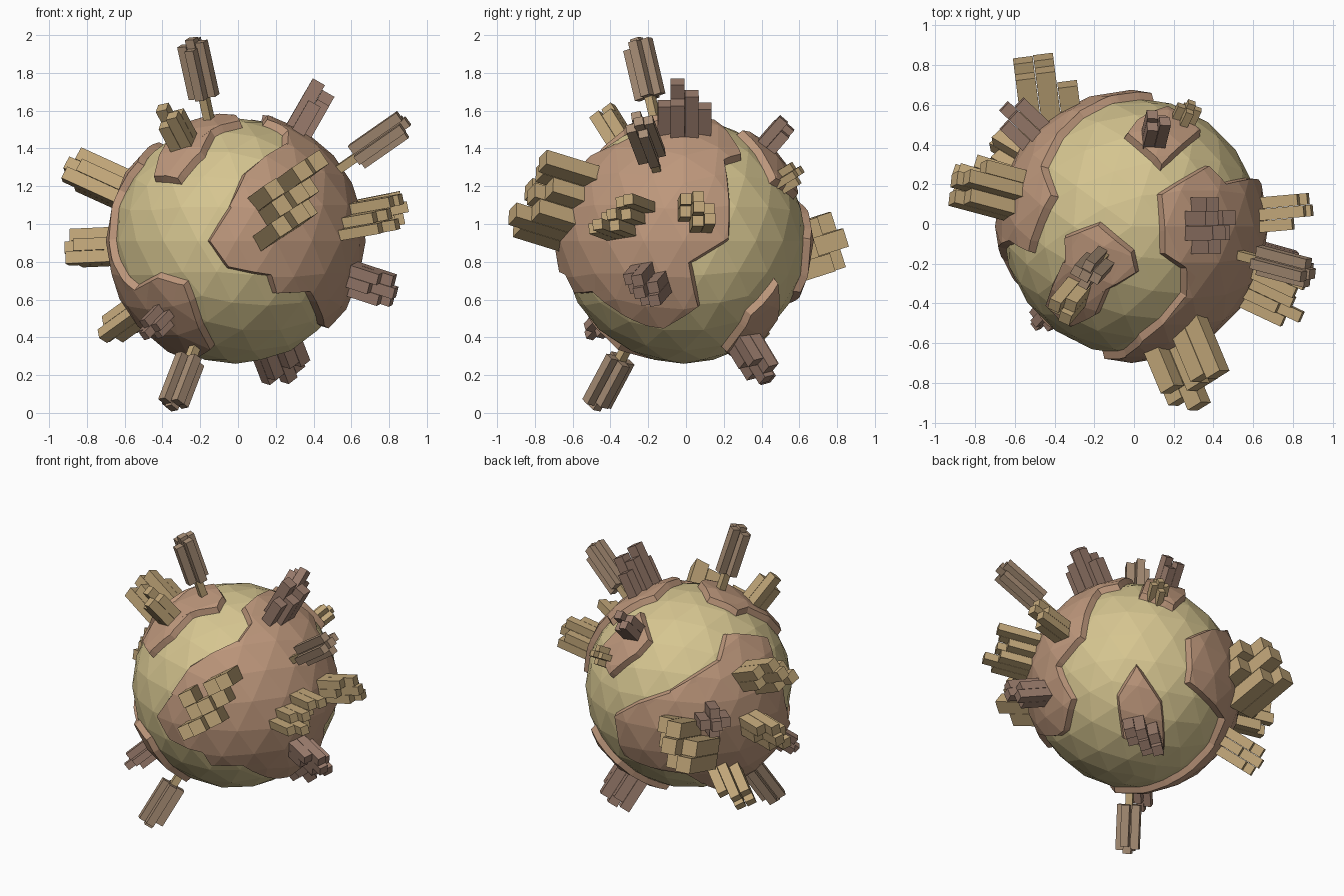
import bpy, bmesh, math
from mathutils import Vector, Matrix

if "Cube" in bpy.data.objects:
    bpy.data.objects.remove(bpy.data.objects["Cube"])

C = Vector((-0.012, -0.012, 0.91))   # planet centre
SEA, LAND = 0.65, 0.688


def mat(name, rgb):
    m = bpy.data.materials.new(name)
    m.diffuse_color = (*rgb, 1)
    m.use_nodes = True
    m.node_tree.nodes["Principled BSDF"].inputs["Base Color"].default_value = m.diffuse_color
    return m


M_SEA = mat("sea_sand", (0.67, 0.56, 0.28))
M_LAND = mat("land_brown", (0.51, 0.31, 0.20))
TAN = mat("tan", (0.53, 0.38, 0.19))
PINK = mat("pink_brown", (0.32, 0.20, 0.15))
GREY = mat("grey_brown", (0.39, 0.27, 0.18))


def make(name, bm, m):
    bmesh.ops.recalc_face_normals(bm, faces=bm.faces)
    me = bpy.data.meshes.new(name)
    bm.to_mesh(me)
    bm.free()
    me.materials.append(m)
    ob = bpy.data.objects.new(name, me)
    ob.location = C
    bpy.context.collection.objects.link(ob)


# Sketch views: azimuth and elevation of the eye, sheet centre and scale
VIEWS = {"F": (0, 0, 236.5, 242, 189.5), "R": (90, 0, 684, 242, 189.5),
         "T": (0, 90, 1131.5, 226.5, 198.5),
         "B": (217, 22, 688, 684, 151), "C": (143, -25, 1134, 686, 151)}


def on_sphere(v, px, py):
    """Direction of the point on the planet drawn at px, py of a sheet."""
    az, el, cx, cy, s = VIEWS[v]
    a, e = math.radians(az), math.radians(el)
    right = Vector((math.cos(a), math.sin(a), 0))
    eye = Vector((math.sin(a) * math.cos(e), -math.cos(a) * math.cos(e), math.sin(e)))
    x, y = (px - cx) / s / LAND, (cy - py) / s / LAND
    d = math.sqrt(max(0, 1 - x * x - y * y))
    return (right * x + eye.cross(right) * y + eye * d).normalized()


def inside(p, poly, mid):
    if p.dot(mid) < 0:
        return False
    t = [(q - p * q.dot(p)) for q in poly]
    w = sum(math.atan2(a.cross(b).dot(p), a.dot(b)) for a, b in zip(t, t[1:] + t[:1]))
    return abs(w) > math.pi


def continent(name, pts):
    poly = [on_sphere(*p) for p in pts]
    mid = sum(poly, Vector()).normalized()
    bm = bmesh.new()
    bmesh.ops.create_icosphere(bm, subdivisions=3, radius=LAND)
    for a, b in zip(poly, poly[1:] + poly[:1]):
        m, reach = (a + b).normalized(), math.cos(a.angle(b) / 2 + 0.3)
        fs = [f for f in bm.faces if f.calc_center_median().normalized().dot(m) > reach]
        geom = list({g for f in fs for g in [f, *f.verts, *f.edges]})
        bmesh.ops.bisect_plane(bm, geom=geom, dist=1e-5, plane_co=(0, 0, 0),
                               plane_no=a.cross(b).normalized())
    out = [f for f in bm.faces
           if not inside(f.calc_center_median().normalized(), poly, mid)]
    bmesh.ops.delete(bm, geom=out, context='FACES')
    # sloping coast: rim edges run outwards and down into the sea
    rim = [e for e in bm.edges if e.is_boundary]
    push = {}
    for e in rim:
        a, b = (v.co for v in e.verts)
        n = a.cross(b).normalized()
        if n.dot(e.link_faces[0].calc_center_median()) > 0:
            n = -n
        for v in e.verts:
            push[v] = push.get(v, Vector()) + n
    ext = bmesh.ops.extrude_edge_only(bm, edges=rim)
    new = [g for g in ext["geom"] if isinstance(g, bmesh.types.BMVert)]
    for v in new:
        top = next(e.other_vert(v) for e in v.link_edges if e.other_vert(v) in push)
        n = push[top].normalized()
        v.co = v.co * (0.635 / LAND) + n * 0.014
        top.co -= n * 0.012
    make(name, bm, M_LAND)


# Sea
bm = bmesh.new()
bmesh.ops.create_icosphere(bm, subdivisions=3, radius=SEA)
make("sea", bm, M_SEA)

# Continents
continent("east_continent", [
    ("T", 1160, 193), ("T", 1210, 163), ("R", 727, 160), ("R", 731, 240), ("R", 691, 265),
    ("R", 700, 310), ("R", 665, 332), ("F", 325, 330), ("F", 311, 295), ("F", 277, 297),
    ("F", 271, 278), ("F", 228, 270), ("F", 208, 242), ("F", 230, 207), ("F", 245, 172),
    ("T", 1185, 297), ("T", 1185, 270), ("T", 1163, 255)])
continent("west_continent", [
    ("T", 1028, 254), ("T", 1052, 195), ("T", 1042, 165), ("T", 1080, 110), ("T", 1118, 94),
    ("C", 1182, 645), ("C", 1182, 690), ("C", 1218, 720), ("C", 1210, 745), ("C", 1172, 780),
    ("F", 213, 352), ("F", 192, 303), ("F", 185, 285), ("F", 157, 277),
    ("F", 133, 290), ("F", 113, 265), ("F", 108, 240), ("F", 118, 190)])
continent("north_continent", [
    ("T", 1062, 237), ("T", 1098, 223), ("T", 1133, 252), ("T", 1138, 274), ("T", 1107, 292),
    ("T", 1096, 318), ("F", 178, 180), ("F", 152, 178), ("T", 1062, 262)])
continent("north_back_island", [
    ("T", 1125, 133), ("T", 1135, 118), ("T", 1168, 104), ("T", 1203, 130), ("T", 1162, 166)])
continent("south_back_island", [
    ("C", 1131, 674), ("C", 1157, 710), ("C", 1162, 760), ("C", 1120, 745), ("C", 1113, 705)])

# Building layouts: grid column, grid row, height share
ZIGZAG = [(-1, 1, .7), (1, 1, .8), (2, 1, .9), (-1, 0, .6), (0, 0, .8), (1, 0, .6),
          (0, -1, .7), (-1, -1, 1), (-2, -1, .75)]
STEPS = [(-1, 1, .65), (0, 1, .9), (0, 0, 1), (1, 0, .75), (0, -1, .7), (1, -1, .9), (-1, 0, .5)]
BLOCK = [(-.5, .5, 1), (.5, .5, .75), (-.5, -.5, .7), (.5, -.5, .9), (-1.4, 0, .6), (1.4, 0, .55)]
CROSS = [(0, 0, 1), (1, 0, .7), (-1, 0, .8), (0, 1, .75), (0, -1, .6)]


def city(name, d, top, s, layout, m, roll=0, base=0.62, gap=1.03, axis=None):
    """Parallel square towers on the ground spot d, tallest at radius top."""
    spot = Vector(d).normalized()
    w = Vector(axis).normalized() if axis else spot
    u = Vector((0, 0, 1)).cross(w).normalized()
    u = Matrix.Rotation(math.radians(roll), 3, w) @ u
    frame = Matrix.Translation(spot * base) @ Matrix((u, w.cross(u), w)).transposed().to_4x4()
    low = max(base, 0.67)
    bm = bmesh.new()
    for i, j, h in layout:
        tall = low + (top - low) * h - base
        bmesh.ops.create_cube(bm, size=1, matrix=frame @ Matrix.Translation(
            (i * s * gap, j * s * gap, tall / 2)) @ Matrix.Diagonal((s, s, tall, 1)))
    make(name, bm, m)


# Low-rise cities
city("east_front_city", (.35, -.84, .26), .97, .09, ZIGZAG, TAN, 30)
city("east_tan_city", (.85, -.40, .15), .97, .056, ZIGZAG[1:], TAN, 8)
city("east_side_city", (.9, .08, .18), .93, .058, STEPS, TAN)
city("east_low_city", (.86, -.24, -.28), .92, .06, STEPS, PINK, 10)
city("east_top_city", (.47, .005, .82), .95, .073, BLOCK, PINK)
city("north_city", (-.37, -.44, .70), .90, .062, BLOCK[:4], TAN, 20)
city("west_tall_city", (-.45, .53, -.12), 1.03, .1, STEPS, TAN, axis=(-.12, .94, .3))
city("west_upper_city", (-.9, .24, .41), 1.01, .07, STEPS, TAN, 20)
city("west_middle_city", (-.9, .28, -.04), .94, .065, STEPS, TAN, 10)
city("west_pink_city", (-.68, .64, .12), .89, .065, CROSS, PINK)
city("west_low_city", (-.68, .41, -.49), .95, .062, STEPS, TAN, 30)
city("south_front_city", (-.48, -.5, -.5), .86, .046, CROSS, PINK, 15)
city("south_back_city", (.27, .42, -.7), .90, .067, STEPS, PINK, 20)
city("north_back_city", (.14, .56, .64), .85, .055, BLOCK[:4], PINK, 15)
city("north_back_hamlet", (.29, .595, .36), .79, .04, CROSS, TAN, 15)

# High towers: a slim stem carrying a bundle of shafts
BUNDLE = [(0, 0, 1), (1, .2, .93), (-1, -.2, .9), (.2, -1, .85), (-.2, 1, .95)]
for name, d, top, start in [("top_tower", (-.235, -.25, 1.07), 1.125, .80),
                            ("bottom_tower", (-.335, -.465, -.87), 1.06, .75),
                            ("east_tower", (.89, -.235, .62), 1.135, .80)]:
    city(name + "_stem", d, start + .05, .045, [(0, 0, 1)], TAN, 15)
    city(name + "_bundle", d, top, .052, BUNDLE, GREY, 15, base=start, gap=.95)
